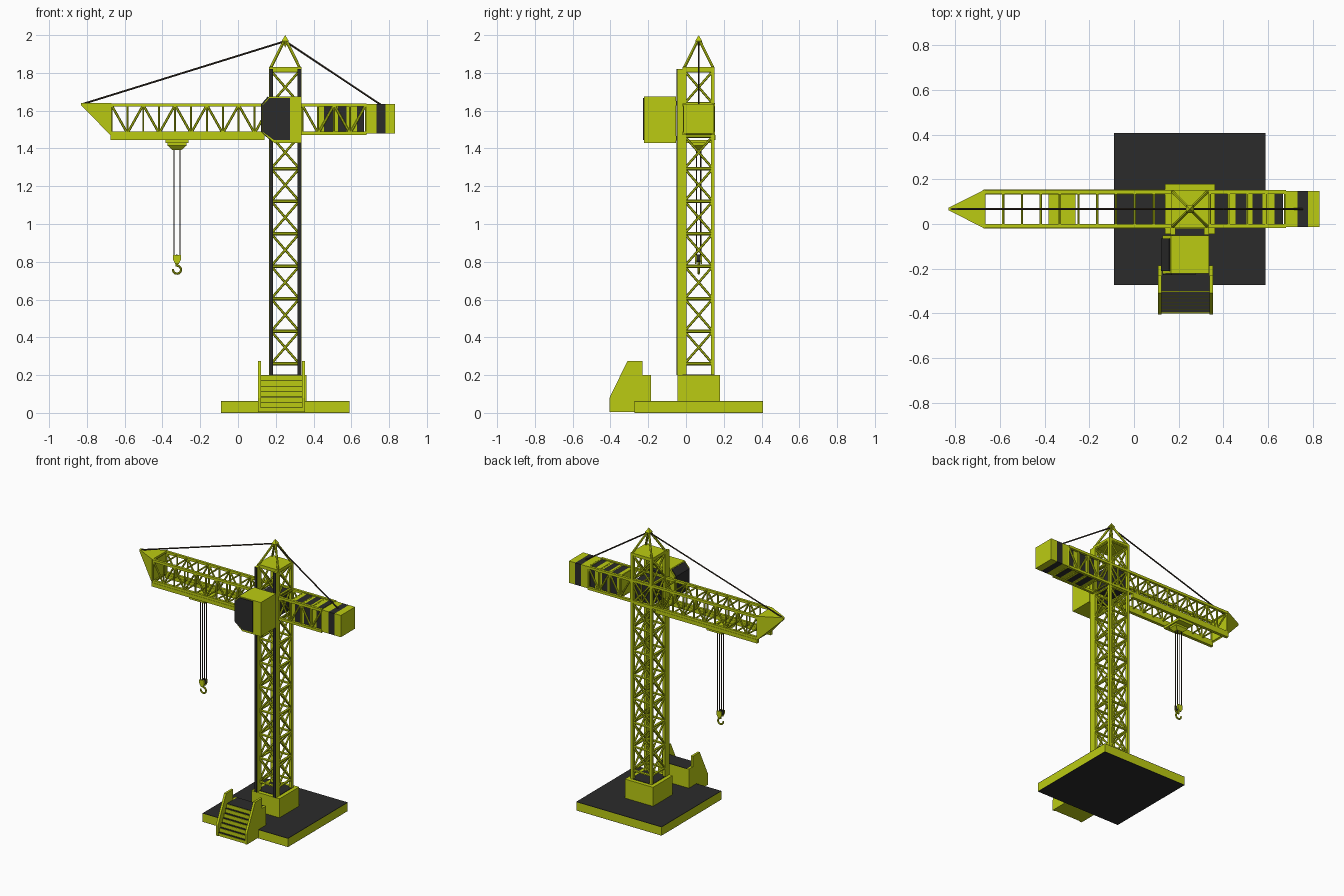
import bpy, bmesh, math
from mathutils import Vector

if "Cube" in bpy.data.objects:
    bpy.data.objects.remove(bpy.data.objects["Cube"])

CX, CY = 0.25, 0.067          # tower axis


def material(name, col):
    m = bpy.data.materials.new(name)
    m.diffuse_color = (*col, 1)
    m.use_nodes = True
    m.node_tree.nodes["Principled BSDF"].inputs["Base Color"].default_value = m.diffuse_color
    return m


LIME = material("lime_paint", (0.5, 0.6, 0.006))
DARK = material("dark_grey", (0.024, 0.024, 0.024))
ROPE = material("rope", (0.04, 0.03, 0.02))


class Part:
    """Collects simple solids into one mesh object."""

    def __init__(self, name, mat):
        self.name, self.mat, self.bm = name, mat, bmesh.new()

    def box(self, x0, x1, y0, y1, z0, z1):
        return self.prism([(x0, z0), (x1, z0), (x1, z1), (x0, z1)], y0, y1)

    def prism(self, pts, lo, hi, axis="y"):
        place = (lambda p, t: (p[0], t, p[1])) if axis == "y" else (lambda p, t: (t, p[0], p[1]))
        a = [self.bm.verts.new(place(p, lo)) for p in pts]
        b = [self.bm.verts.new(place(p, hi)) for p in pts]
        self.bm.faces.new(a)
        self.bm.faces.new(b[::-1])
        for i in range(len(pts)):
            j = (i + 1) % len(pts)
            self.bm.faces.new((a[j], a[i], b[i], b[j]))
        return self

    def rod(self, a, b, r, n=6):
        a, b = Vector(a), Vector(b)
        d = b - a
        mat = d.to_track_quat("Z", "Y").to_matrix().to_4x4()
        mat.translation = (a + b) / 2
        bmesh.ops.create_cone(self.bm, cap_ends=True, segments=n, radius1=r, radius2=r,
                              depth=d.length, matrix=mat)
        return self

    def hull(self, pts):
        vs = [self.bm.verts.new(p) for p in pts]
        bmesh.ops.convex_hull(self.bm, input=vs)
        return self

    def done(self, smooth=False):
        bmesh.ops.recalc_face_normals(self.bm, faces=self.bm.faces)
        me = bpy.data.meshes.new(self.name)
        self.bm.to_mesh(me)
        self.bm.free()
        me.materials.append(self.mat)
        ob = bpy.data.objects.new(self.name, me)
        bpy.context.collection.objects.link(ob)
        return ob


def square(h, z):
    return [(CX + sx * h, CY + sy * h, z) for sx, sy in ((-1, -1), (1, -1), (1, 1), (-1, 1))]


def block(part, h, z0, z1):
    return part.box(CX - h, CX + h, CY - h, CY + h, z0, z1)


# Base slab with dark deck and underside, pedestal
block(Part("base_slab", LIME), 0.34, 0.002, 0.06).done()
deck = Part("base_deck", DARK)
block(deck, 0.34, 0.06, 0.063)
block(deck, 0.34, 0.0, 0.002).done()
block(Part("pedestal", LIME), 0.112, 0.06, 0.2).done()
block(Part("pedestal_top", DARK), 0.085, 0.195, 0.203).done()

# Access stairs: side panels, risers, dark treads and landing
sides = Part("stair_sides", LIME)
profile = [(-0.405, 0.005), (-0.405, 0.08), (-0.31, 0.275), (-0.23, 0.275),
           (-0.23, 0.2), (-0.185, 0.2), (-0.185, 0.005)]
for x in (0.107, 0.338):
    sides.prism(profile, x, x + 0.016, "x")
sides.done()
risers, treads = Part("stair_risers", LIME), Part("stair_treads", DARK)
n = 7
for i in range(n):
    y, z = -0.4 + i * 0.016, 0.2 * (i + 1) / n
    back = -0.185 if i == n - 1 else y + 0.018
    risers.box(0.123, 0.338, y, back, 0.005, z - 0.003)
    treads.box(0.123, 0.338, y + 0.003, back, z - 0.003, z)
risers.done()
treads.done()

# Tower lattice: four posts, horizontals and X braces on each side
posts, braces = Part("tower_posts", LIME), Part("tower_braces", LIME)
for sx in (-1, 1):
    for sy in (-1, 1):
        x, y = CX + sx * 0.075, CY + sy * 0.075
        posts.box(x - 0.01, x + 0.01, y - 0.01, y + 0.01, 0.2, 1.82)
posts.done()
levels = [0.26 + 0.1722 * k for k in range(10)]
for k, z in enumerate(levels):
    c = square(0.075, z)
    for i in range(4):
        j = (i + 1) % 4
        braces.rod(c[i], c[j], 0.009)
        if k < 9:
            t = square(0.075, levels[k + 1])
            braces.rod(c[i], t[j], 0.0065).rod(c[j], t[i], 0.0065)
braces.done()

# Front guide rails with dark facing
rails, facing = Part("guide_rails", LIME), Part("guide_rail_facing", DARK)
for s in (-1, 1):
    x = CX + s * 0.075
    rails.box(x - 0.011, x + 0.011, -0.046, -0.018, 0.2, 1.82)
    facing.box(x - 0.009, x + 0.009, -0.05, -0.045, 0.2, 1.82)
rails.done()
facing.done()

# Tower head: plate, four legs and pointed cap
block(Part("tower_top_plate", LIME), 0.085, 1.812, 1.83).done()
head = Part("tower_head_legs", LIME)
for a, b in zip(square(0.075, 1.83), square(0.008, 1.965)):
    head.rod(a, b, 0.008)
head.done()
Part("tower_cap", LIME).hull(square(0.018, 1.97) + [(CX, CY, 2.0), (CX, CY, 1.935)]).done()

# Slewing machinery inside the tower
block(Part("slewing_core", DARK), 0.066, 1.48, 1.63).done()

# Jib truss: chords, verticals, alternating diagonals, cross bars
jib = Part("jib_truss", LIME)
y0, y1, zb, zt = CY - 0.077, CY + 0.077, 1.48, 1.63
xs = [-0.67 + 0.0842 * k for k in range(17)]
for y in (y0, y1):
    for z in (zb, zt):
        jib.box(xs[0], 0.68, y - 0.009, y + 0.009, z - 0.009, z + 0.009)
    for k, x in enumerate(xs):
        jib.rod((x, y, zb), (x, y, zt), 0.006)
        if k < 16:
            a, b = (zb, zt) if k % 2 else (zt, zb)
            jib.rod((x, y, a), (xs[k + 1], y, b), 0.0065)
for x in xs:
    for z in (zb, zt):
        jib.rod((x, y0, z), (x, y1, z), 0.006)
jib.done()
runway = Part("trolley_rails", LIME)
for y in (y0, y1):
    runway.box(-0.675, 0.14, y - 0.011, y + 0.011, 1.445, 1.472)
runway.done()
Part("jib_nose", LIME).hull(
    [(-0.67, y, z) for y in (CY - 0.087, CY + 0.087) for z in (1.465, 1.64)] +
    [(-0.83, CY + s * 0.006, z) for s in (-1, 1) for z in (1.628, 1.64)]).done()

# Striped ballast in the rear truss and end counterweight
lime_b, dark_b = Part("ballast_lime", LIME), Part("ballast_dark", DARK)
cuts = [0.42, 0.455, 0.51, 0.53, 0.575, 0.63, 0.668]
for i in range(6):
    (dark_b if i % 2 else lime_b).box(cuts[i], cuts[i + 1], CY - 0.07, CY + 0.07, 1.478, 1.632)
cw = Part("counterweight", LIME)
cw.box(0.68, 0.733, CY - 0.081, CY + 0.081, 1.478, 1.635)
cw.box(0.78, 0.83, CY - 0.081, CY + 0.081, 1.478, 1.635).done()
Part("counterweight_band", DARK).box(0.733, 0.78, CY - 0.081, CY + 0.081, 1.478, 1.635).done()
lime_b.done()
dark_b.done()

# Operator cab with front and end glazing and mounts
cab = [(0.127, 1.485), (0.127, 1.63), (0.165, 1.675), (0.337, 1.675), (0.337, 1.43), (0.19, 1.43)]
Part("cab_body", LIME).prism(cab, -0.222, -0.052).done()
glass = Part("cab_glass", DARK)
glass.prism([(0.13, 1.488), (0.13, 1.628), (0.167, 1.668), (0.276, 1.668),
             (0.276, 1.445), (0.19, 1.445)], -0.228, -0.22)
glass.prism([(0.121, 1.488), (0.121, 1.632), (0.157, 1.674), (0.18, 1.66),
             (0.2, 1.45), (0.18, 1.434)], -0.21, -0.064).done()
mounts = Part("cab_mounts", DARK)
for z in (1.455, 1.64):
    mounts.box(0.17, 0.33, -0.055, -0.02, z - 0.012, z + 0.012)
mounts.done()

# Trolley under the jib
TX = -0.323
trolley = Part("trolley", LIME)
trolley.box(TX - 0.06, TX + 0.06, y0, y1, 1.428, 1.445)
trolley.hull([(TX + sx * a, CY + sy * b, z) for a, b, z in
              ((0.05, 0.034, 1.428), (0.05, 0.034, 1.415), (0.025, 0.015, 1.393))
              for sx in (-1, 1) for sy in (-1, 1)]).done()

# Hoist ropes and pendant ropes
hoist = Part("hoist_ropes", ROPE)
for sx in (-1, 1):
    for sy in (-1, 1):
        hoist.rod((TX + sx * 0.016, CY + sy * 0.011, 0.82),
                  (TX + sx * 0.016, CY + sy * 0.011, 1.41), 0.003)
hoist.done()
pend = Part("pendant_ropes", ROPE)
pend.rod((CX, CY, 1.968), (-0.82, CY, 1.636), 0.005)
pend.rod((CX, CY, 1.968), (0.755, CY, 1.632), 0.005).done()

# Hook block with sheave
hb = Part("hook_block", LIME)
outline = [(-0.02, 0.835), (0.02, 0.835), (0.02, 0.81), (0.008, 0.787), (-0.008, 0.787), (-0.02, 0.81)]
for s in (-1, 1):
    hb.prism([(TX + x, z) for x, z in outline], CY + s * 0.015 - 0.004, CY + s * 0.015 + 0.004)
hb.rod((TX, CY, 0.8), (TX, CY, 0.775), 0.007, 10).done()
Part("hook_sheave", DARK).rod((TX, CY - 0.011, 0.818), (TX, CY + 0.011, 0.818), 0.02, 16).done()

# Hook
cu = bpy.data.curves.new("hook", "CURVE")
cu.dimensions, cu.bevel_depth, cu.bevel_resolution, cu.use_fill_caps = "3D", 0.006, 2, True
sp = cu.splines.new("POLY")
path = [(TX, 0.785)] + [(TX + 0.021 * math.cos(math.radians(a)), 0.758 + 0.021 * math.sin(math.radians(a)))
                        for a in range(80, -191, -18)]
sp.points.add(len(path) - 1)
for p, (x, z) in zip(sp.points, path):
    p.co = (x, CY, z, 1)
cu.materials.append(LIME)
hook = bpy.data.objects.new("hook", cu)
bpy.context.collection.objects.link(hook)
bpy.context.view_layer.objects.active = hook
hook.select_set(True)
bpy.ops.object.convert(target="MESH")
bpy.ops.object.shade_smooth_by_angle()
